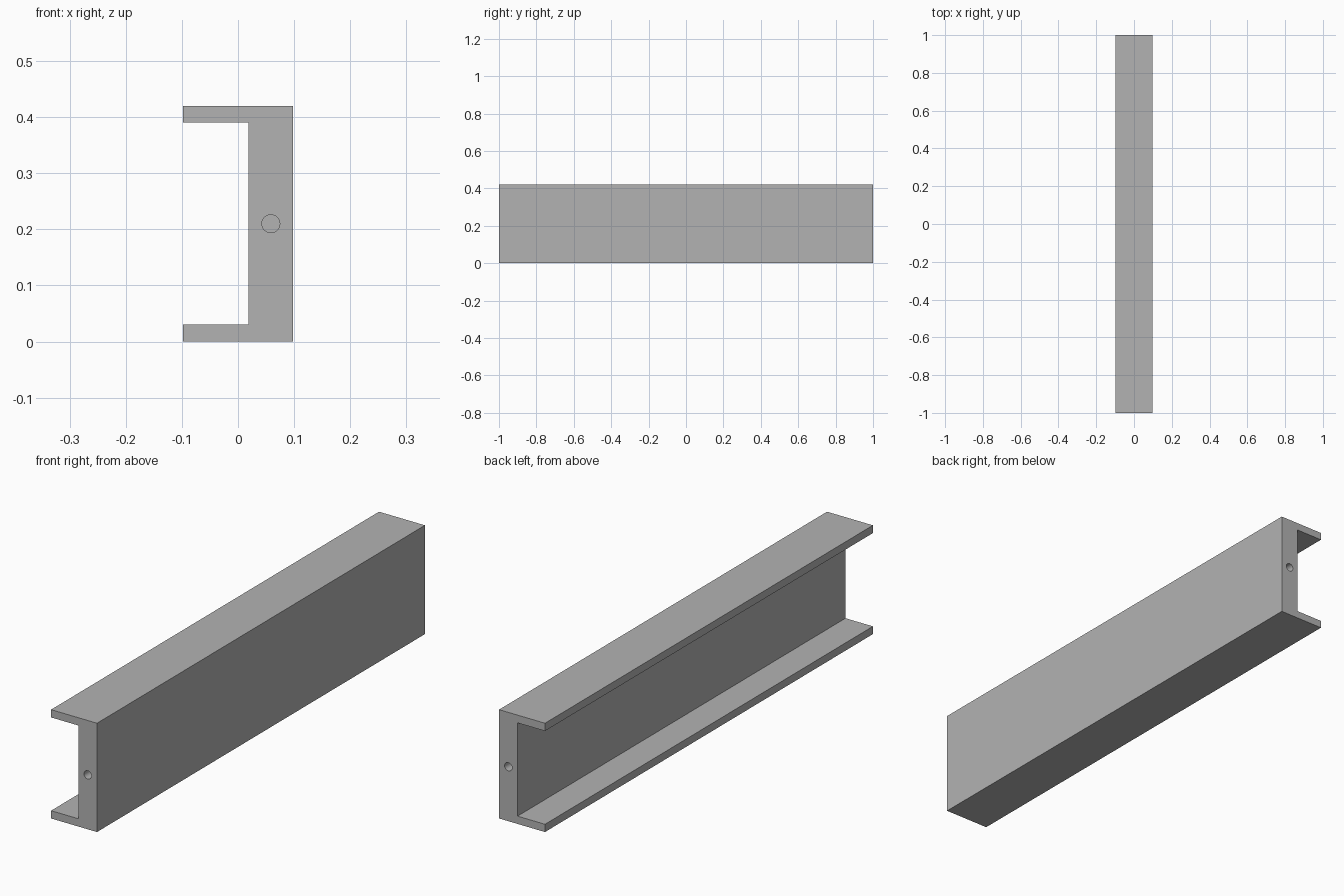
import bpy, bmesh, math
from mathutils import Matrix

cube = bpy.data.objects.get("Cube")
if cube:
    bpy.data.objects.remove(cube, do_unlink=True)

HALF_W, HEIGHT, LENGTH = 0.098, 0.42, 2.0
WEB_X, FLANGE = 0.019, 0.03
HOLE_R, HOLE_DEPTH = 0.016, 0.1

# Plain grey metal
grey = bpy.data.materials.new("grey_metal")
grey.use_nodes = True
colour = (0.45, 0.45, 0.45, 1)
grey.diffuse_color = colour
grey.node_tree.nodes["Principled BSDF"].inputs["Base Color"].default_value = colour


def add_object(name, bm):
    bmesh.ops.recalc_face_normals(bm, faces=bm.faces)
    mesh = bpy.data.meshes.new(name)
    bm.to_mesh(mesh)
    bm.free()
    mesh.materials.append(grey)
    obj = bpy.data.objects.new(name, mesh)
    bpy.context.collection.objects.link(obj)
    return obj


# Channel section extruded along its length
profile = [(HALF_W, 0), (HALF_W, HEIGHT), (-HALF_W, HEIGHT),
           (-HALF_W, HEIGHT - FLANGE), (WEB_X, HEIGHT - FLANGE),
           (WEB_X, FLANGE), (-HALF_W, FLANGE), (-HALF_W, 0)]
bm = bmesh.new()
section = bm.faces.new([bm.verts.new((x, -LENGTH / 2, z)) for x, z in profile])
sweep = bmesh.ops.extrude_face_region(bm, geom=[section], use_keep_orig=True)
verts = [v for v in sweep["geom"] if isinstance(v, bmesh.types.BMVert)]
bmesh.ops.translate(bm, verts=verts, vec=(0, LENGTH, 0))
beam = add_object("channel_beam", bm)

# Blind round hole in the web at each end
bm = bmesh.new()
for side in (-1, 1):
    place = (Matrix.Translation(((WEB_X + HALF_W) / 2, side * LENGTH / 2, HEIGHT / 2))
             @ Matrix.Rotation(math.pi / 2, 4, "X"))
    bmesh.ops.create_cone(bm, cap_ends=True, segments=32, radius1=HOLE_R,
                          radius2=HOLE_R, depth=2 * HOLE_DEPTH, matrix=place)
cutter = add_object("hole_cutter", bm)
cut = beam.modifiers.new("end_holes", "BOOLEAN")
cut.operation = "DIFFERENCE"
cut.solver = "EXACT"
cut.object = cutter

# Apply the cut, remove the cutter, smooth only the hole walls
bpy.ops.object.select_all(action="DESELECT")
beam.select_set(True)
bpy.context.view_layer.objects.active = beam
bpy.ops.object.modifier_apply(modifier=cut.name)
bpy.data.objects.remove(cutter, do_unlink=True)
bpy.ops.object.shade_smooth_by_angle(angle=math.radians(30))
